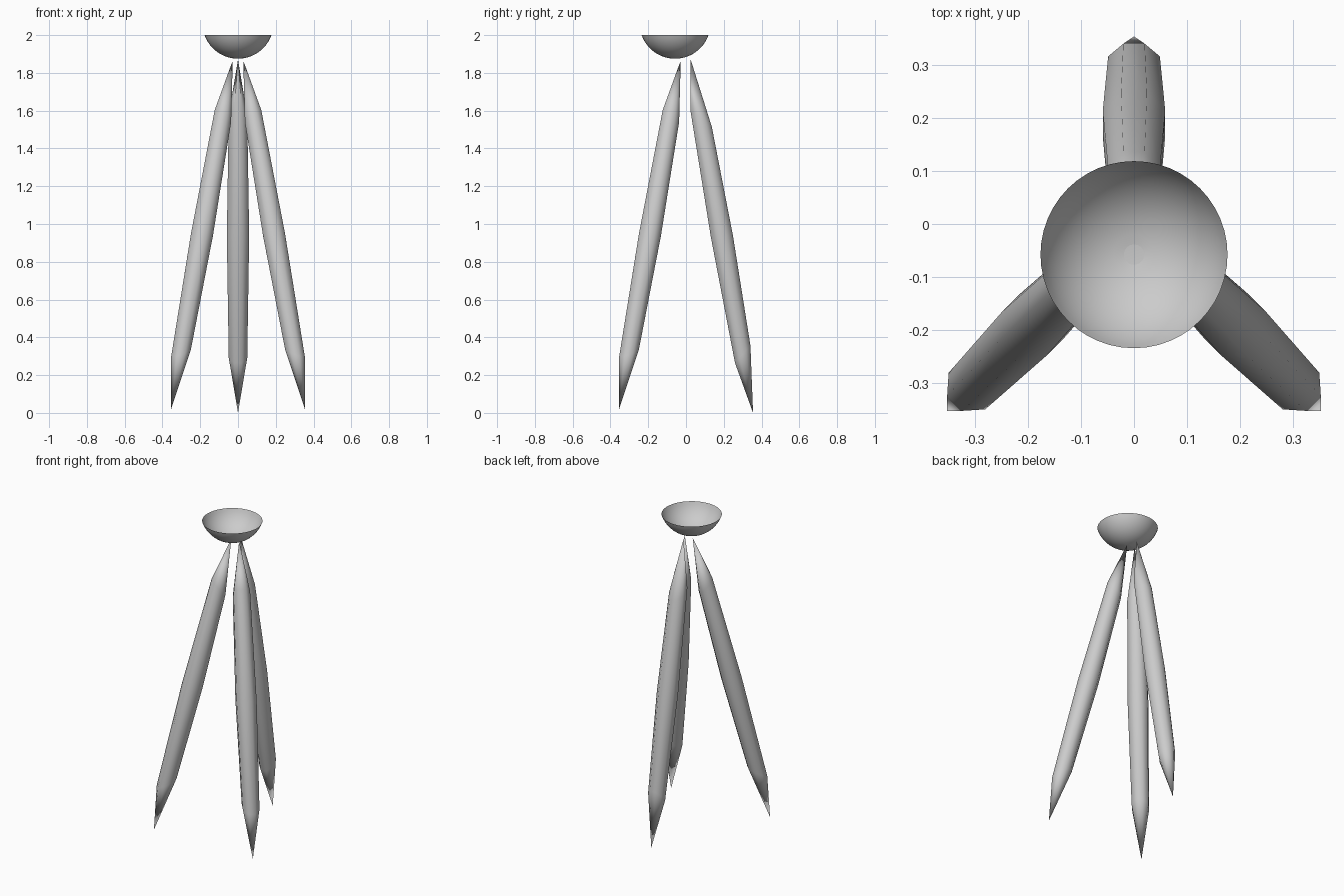
import bpy, math
from mathutils import Vector

if "Cube" in bpy.data.objects:
    bpy.data.objects.remove(bpy.data.objects["Cube"])


def make_object(name, verts, faces, angle):
    mesh = bpy.data.meshes.new(name)
    mesh.from_pydata([tuple(v) for v in verts], [], faces)
    mesh.update()
    ob = bpy.data.objects.new(name, mesh)
    bpy.context.collection.objects.link(ob)
    bpy.ops.object.select_all(action='DESELECT')
    ob.select_set(True)
    bpy.context.view_layer.objects.active = ob
    bpy.ops.object.shade_smooth_by_angle(angle=math.radians(angle))
    return ob


def bridge(a, b, n):
    return [(a + i, b + i, b + (i + 1) % n, a + (i + 1) % n) for i in range(n)]


def spindle_leg(name, top, foot, tilts):
    """Eight-sided leg pointed at both ends; tilts lift the outer side of each ring."""
    n = 8
    top, foot = Vector(top), Vector(foot)
    axis = (foot - top).normalized()
    out = Vector((axis.x, axis.y, 0)).normalized()
    side = Vector((-out.y, out.x, 0))
    verts = [top]
    for t, r, tilt in zip((0.166, 0.5, 0.834), (0.053, 0.064, 0.053), tilts):
        c = top.lerp(foot, t)
        for i in range(n):
            a = 2 * math.pi * (i + 0.5) / n
            lift = tilt * math.cos(a)
            p = c + (out * math.cos(a) + side * math.sin(a)) * r
            verts.append(p - axis * lift)
    verts.append(foot)
    last = len(verts) - 1
    faces = [(0, 1 + i, 1 + (i + 1) % n) for i in range(n)]
    faces += bridge(1, 1 + n, n) + bridge(1 + n, 1 + 2 * n, n)
    faces += [(last, 1 + 2 * n + (i + 1) % n, 1 + 2 * n + i) for i in range(n)]
    return make_object(name, verts, faces, 50)


# Three splayed legs
spindle_leg("back_leg", (0, 0.025, 1.87), (0, 0.355, 0.0), (-0.05, 0.005, 0.05))
for s, label in ((-1, "left"), (1, "right")):
    spindle_leg("front_leg_" + label, (s * 0.028, -0.028, 1.865),
                (s * 0.354, -0.354, 0.02), (0.05, 0.01, -0.03))

# Open thin bowl: spherical cap below the rim
rim, depth, n, rings = 0.177, 0.125, 48, 12
R = (rim ** 2 + depth ** 2) / (2 * depth)
arc = math.asin(rim / R)
verts, faces = [(0, -0.058, 2 - depth)], []
for k in range(1, rings + 1):
    a = arc * k / rings
    z = 2 - depth + R * (1 - math.cos(a))
    for i in range(n):
        b = 2 * math.pi * i / n
        verts.append((R * math.sin(a) * math.cos(b), -0.058 + R * math.sin(a) * math.sin(b), z))
    if k > 1:
        faces += bridge(1 + (k - 2) * n, 1 + (k - 1) * n, n)
faces += [(0, 1 + (i + 1) % n, 1 + i) for i in range(n)]
make_object("bowl", verts, faces, 40)
